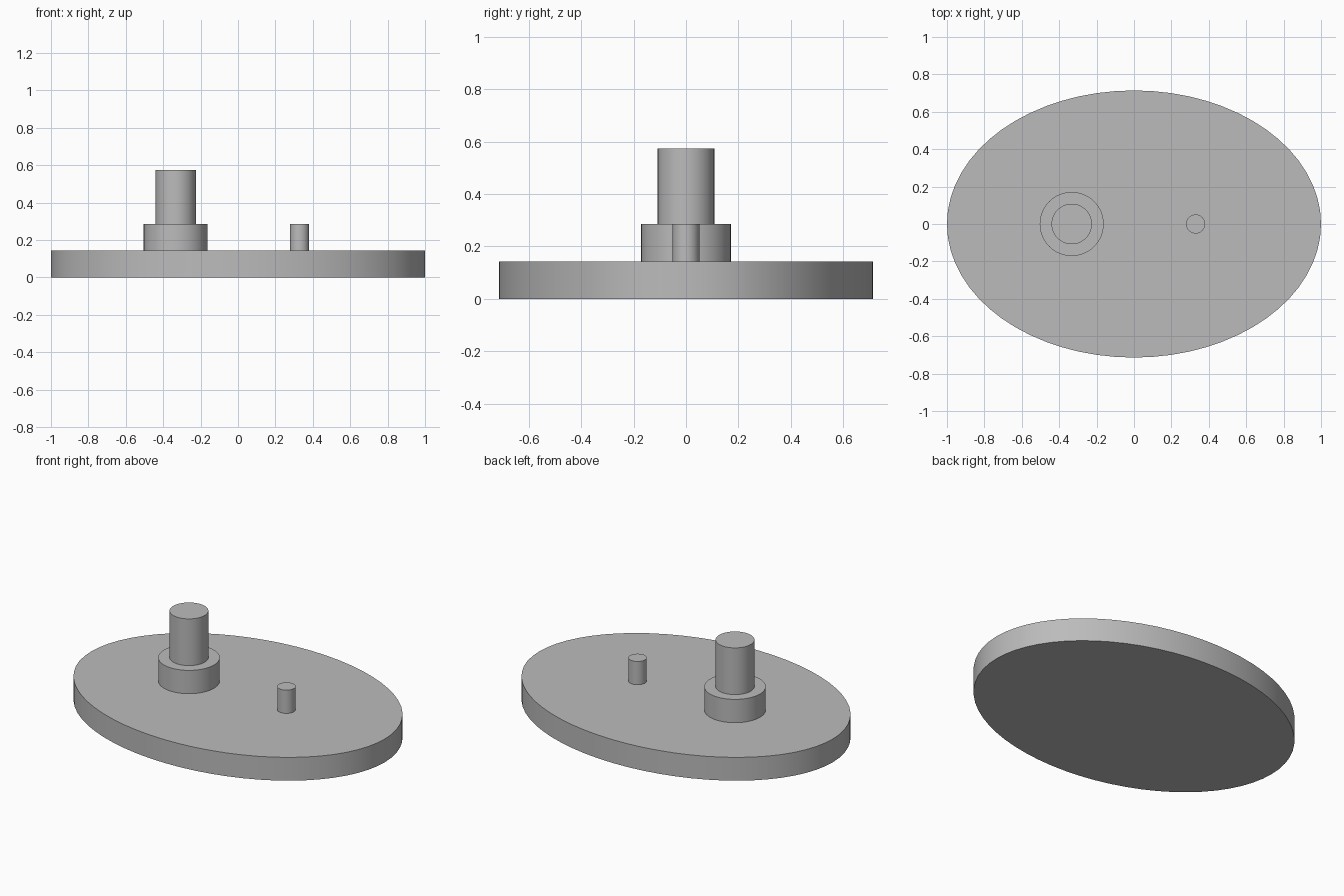
import bpy
import math

cube = bpy.data.objects.get("Cube")
if cube:
    bpy.data.objects.remove(cube, do_unlink=True)

# Single plain grey
grey = bpy.data.materials.new("plain grey")
grey.use_nodes = True
colour = (0.5, 0.5, 0.5, 1)
grey.diffuse_color = colour
grey.node_tree.nodes["Principled BSDF"].inputs["Base Color"].default_value = colour


def cylinder(name, x, radius_x, radius_y, bottom, top, sides=64):
    """Upright elliptical cylinder with smooth walls and sharp rims."""
    bpy.ops.mesh.primitive_cylinder_add(
        vertices=sides, radius=1, depth=1, location=(x, 0, (bottom + top) / 2))
    part = bpy.context.object
    part.name = name
    part.scale = (radius_x, radius_y, top - bottom)
    bpy.ops.object.transform_apply(location=False, rotation=False, scale=True)
    part.data.materials.append(grey)
    bpy.ops.object.shade_smooth_by_angle(angle=math.radians(30))
    return part


plate_top = 0.143
collar_top = 0.286
shaft_x = -0.333

# Oval plate, stepped shaft and small pin
cylinder("oval_plate", 0, 1, 0.714, 0, plate_top)
cylinder("shaft_collar", shaft_x, 0.171, 0.171, plate_top, collar_top)
cylinder("shaft", shaft_x, 0.108, 0.108, collar_top, 0.573)
cylinder("small_pin", 0.329, 0.051, 0.051, plate_top, collar_top)
